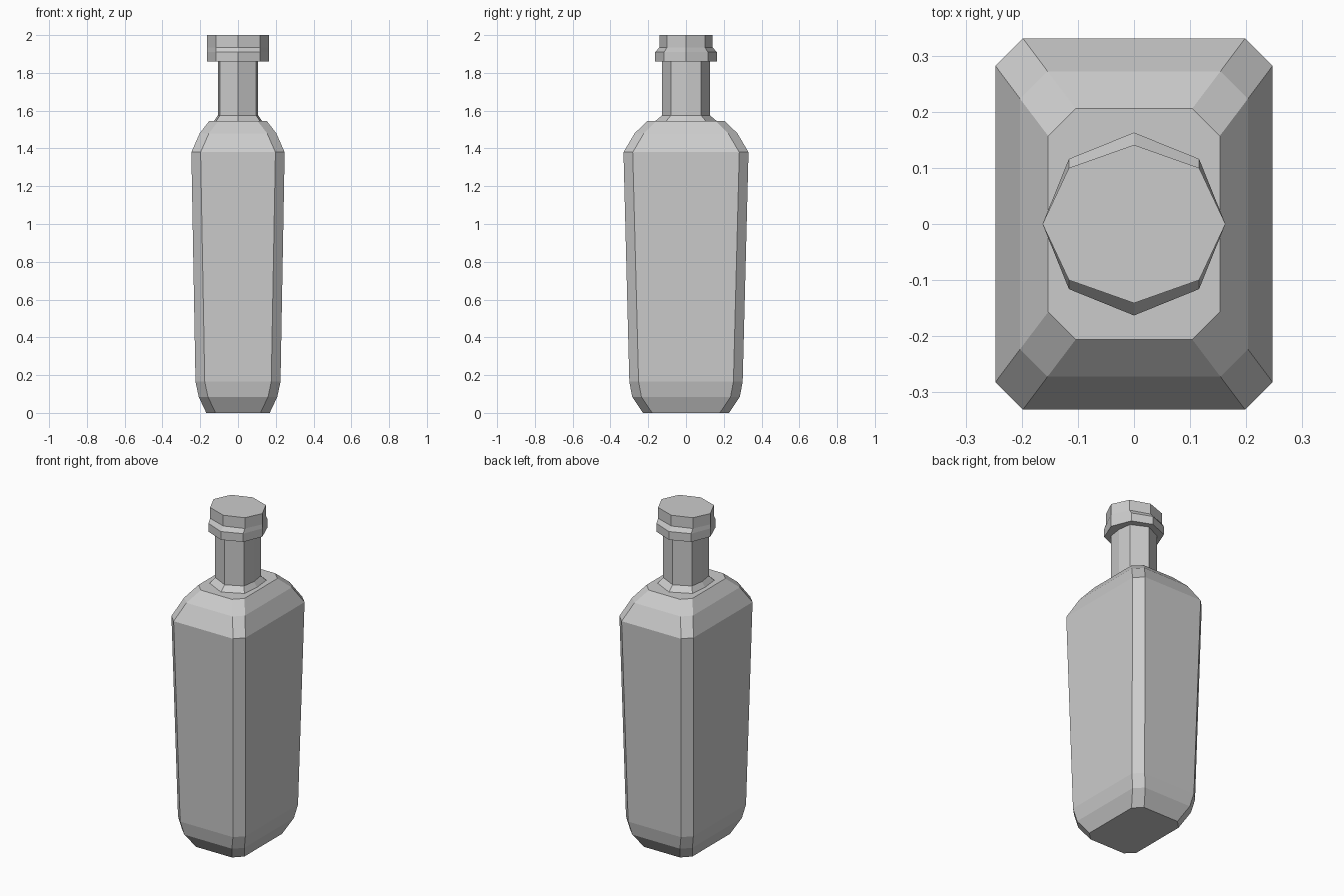
import bpy, bmesh

if "Cube" in bpy.data.objects:
    bpy.data.objects.remove(bpy.data.objects["Cube"])


def loft(name, rings):
    """Flat-faced solid skinned through rings of 3D points, bottom to top."""
    bm = bmesh.new()
    loops = [[bm.verts.new(p) for p in ring] for ring in rings]
    for a, b in zip(loops, loops[1:]):
        for i in range(len(a)):
            j = (i + 1) % len(a)
            bm.faces.new((a[i], a[j], b[j], b[i]))
    bm.faces.new(loops[0][::-1])
    bm.faces.new(loops[-1])
    bmesh.ops.recalc_face_normals(bm, faces=bm.faces[:])
    mesh = bpy.data.meshes.new(name)
    bm.to_mesh(mesh)
    bm.free()
    obj = bpy.data.objects.new(name, mesh)
    bpy.context.collection.objects.link(obj)
    return obj


def chamfered_rect(z, x, y, c=0.049):
    q = [(x, y - c), (x - c, y)]
    pts = q + [(-a, b) for a, b in q[::-1]]
    pts += [(-a, -b) for a, b in pts]
    return [(a, b, z) for a, b in pts]


def octagon(z, rx, ry, dx, dy):
    """Eight sides: axis points at rx, ry and diagonal points at dx, dy."""
    pts = [(rx, 0), (dx, dy), (0, ry), (-dx, dy)]
    pts += [(-a, -b) for a, b in pts]
    return [(a, b, z) for a, b in pts]


# Tapered body with rounded base and shoulders
loft("bottle_body", [chamfered_rect(*s) for s in (
    (0, 0.168, 0.228), (0.085, 0.208, 0.285), (0.165, 0.225, 0.30),
    (1.38, 0.247, 0.331), (1.48, 0.203, 0.272), (1.545, 0.153, 0.206))])

# Neck with flared collar at its foot
loft("bottle_neck", [octagon(*s) for s in (
    (1.545, 0.127, 0.163, 0.116, 0.105), (1.575, 0.107, 0.127, 0.096, 0.08),
    (1.86, 0.107, 0.127, 0.096, 0.08))])

# Stopper with stepped rim on front and back
loft("stopper", [octagon(*s) for s in (
    (1.86, 0.163, 0.163, 0.116, 0.116), (1.91, 0.163, 0.163, 0.116, 0.116),
    (1.935, 0.163, 0.141, 0.116, 0.10), (2.0, 0.163, 0.141, 0.116, 0.10))])
